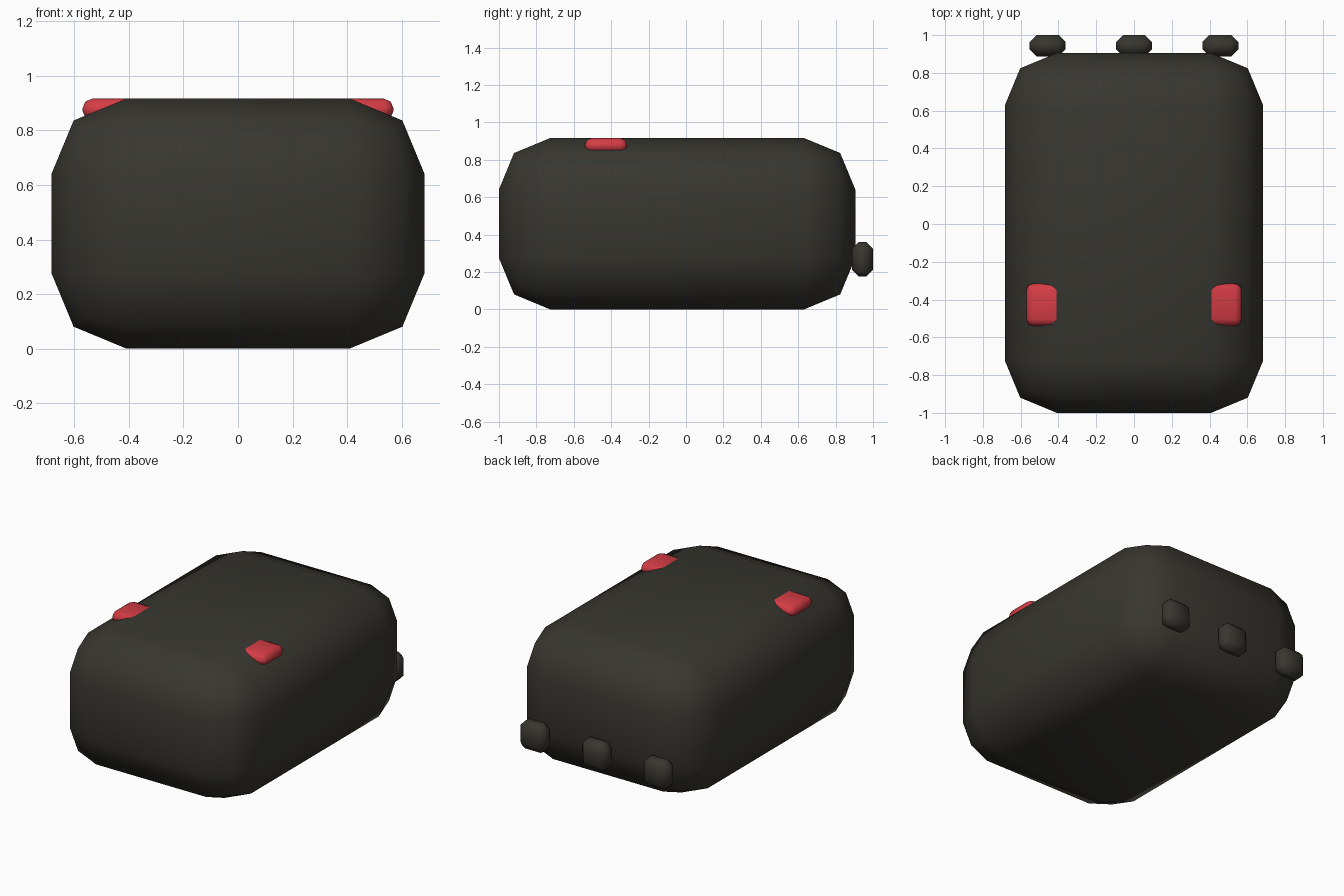
import bpy

if "Cube" in bpy.data.objects:
    bpy.data.objects.remove(bpy.data.objects["Cube"])


def material(name, color):
    m = bpy.data.materials.new(name)
    m.diffuse_color = (*color, 1)
    m.use_nodes = True
    m.node_tree.nodes["Principled BSDF"].inputs["Base Color"].default_value = m.diffuse_color
    return m


def rounded_box(name, lo, hi, width, segments, mat):
    """Smooth-shaded box between two corners with bevelled edges."""
    mid = [(a + b) / 2 for a, b in zip(lo, hi)]
    bpy.ops.mesh.primitive_cube_add(size=1, location=mid)
    ob = bpy.context.object
    ob.name = name
    ob.scale = [b - a for a, b in zip(lo, hi)]
    bpy.ops.object.transform_apply(location=False, rotation=False, scale=True)
    bevel = ob.modifiers.new("Bevel", 'BEVEL')
    bevel.width = width
    bevel.segments = segments
    bevel.limit_method = 'NONE'
    ob.data.materials.append(mat)
    bpy.ops.object.shade_smooth()
    return ob


charcoal = material("charcoal", (0.038, 0.037, 0.029))
red = material("red", (0.66, 0.045, 0.06))

# Main body
rounded_box("body", (-0.683, -1.0, 0.0), (0.683, 0.905, 0.917), 0.275, 2, charcoal)

# Red strip sunk level with the top, showing at both shoulders
rounded_box("top_strip", (-0.57, -0.54, 0.836), (0.57, -0.315, 0.9165), 0.036, 2, red)

# Three pads on the back
for i, x in enumerate((-0.457, 0.0, 0.457)):
    rounded_box(f"back_pad_{i + 1}", (x - 0.095, 0.888, 0.175), (x + 0.095, 1.0, 0.362), 0.037, 1, charcoal)
